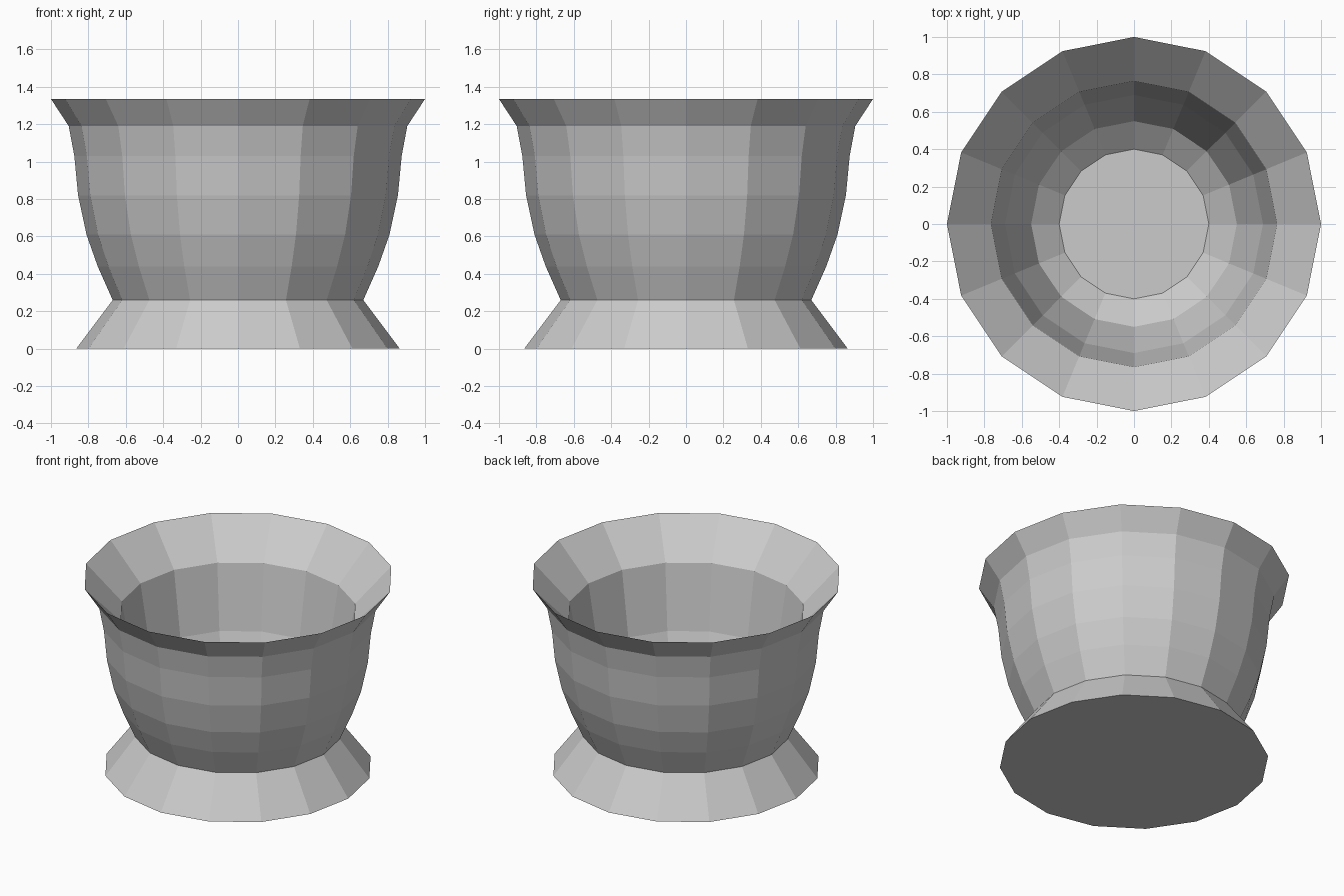
import bpy, bmesh
from math import cos, sin, tau

SIDES = 16

cube = bpy.data.objects.get("Cube")
if cube:
    bpy.data.objects.remove(cube, do_unlink=True)

grey = bpy.data.materials.new("plain grey")
grey.use_nodes = True
grey.diffuse_color = (0.6, 0.6, 0.6, 1)
grey.node_tree.nodes["Principled BSDF"].inputs["Base Color"].default_value = (0.6, 0.6, 0.6, 1)


def lathe(name, profile, cap_start=False, cap_end=False):
    """Revolve (radius, height) points into a flat-sided shell."""
    bm = bmesh.new()
    rings = [[bm.verts.new((r * cos(tau * i / SIDES), r * sin(tau * i / SIDES), z))
              for i in range(SIDES)] for r, z in profile]
    for low, high in zip(rings, rings[1:]):
        for i in range(SIDES):
            j = (i + 1) % SIDES
            bm.faces.new((low[i], low[j], high[j], high[i]))
    if cap_start:
        bm.faces.new(rings[0][::-1])
    if cap_end:
        bm.faces.new(rings[-1])
    mesh = bpy.data.meshes.new(name)
    bm.to_mesh(mesh)
    bm.free()
    mesh.materials.append(grey)
    obj = bpy.data.objects.new(name, mesh)
    bpy.context.collection.objects.link(obj)
    return obj


# Bowl: outer wall up to the sharp flared rim, then down the hollow to the floor
outer_wall = [(0.67, 0.26), (0.75, 0.44), (0.81, 0.61), (0.855, 0.82),
              (0.875, 1.03), (0.905, 1.19), (1.0, 1.335)]
hollow = [(0.765, 1.09), (0.69, 0.64), (0.55, 0.26), (0.4, 0.14)]
lathe("bowl", outer_wall + hollow, cap_end=True)

# Foot: flared skirt with a closed underside
lathe("foot", [(0.865, 0.0), (0.67, 0.26)], cap_start=True)
